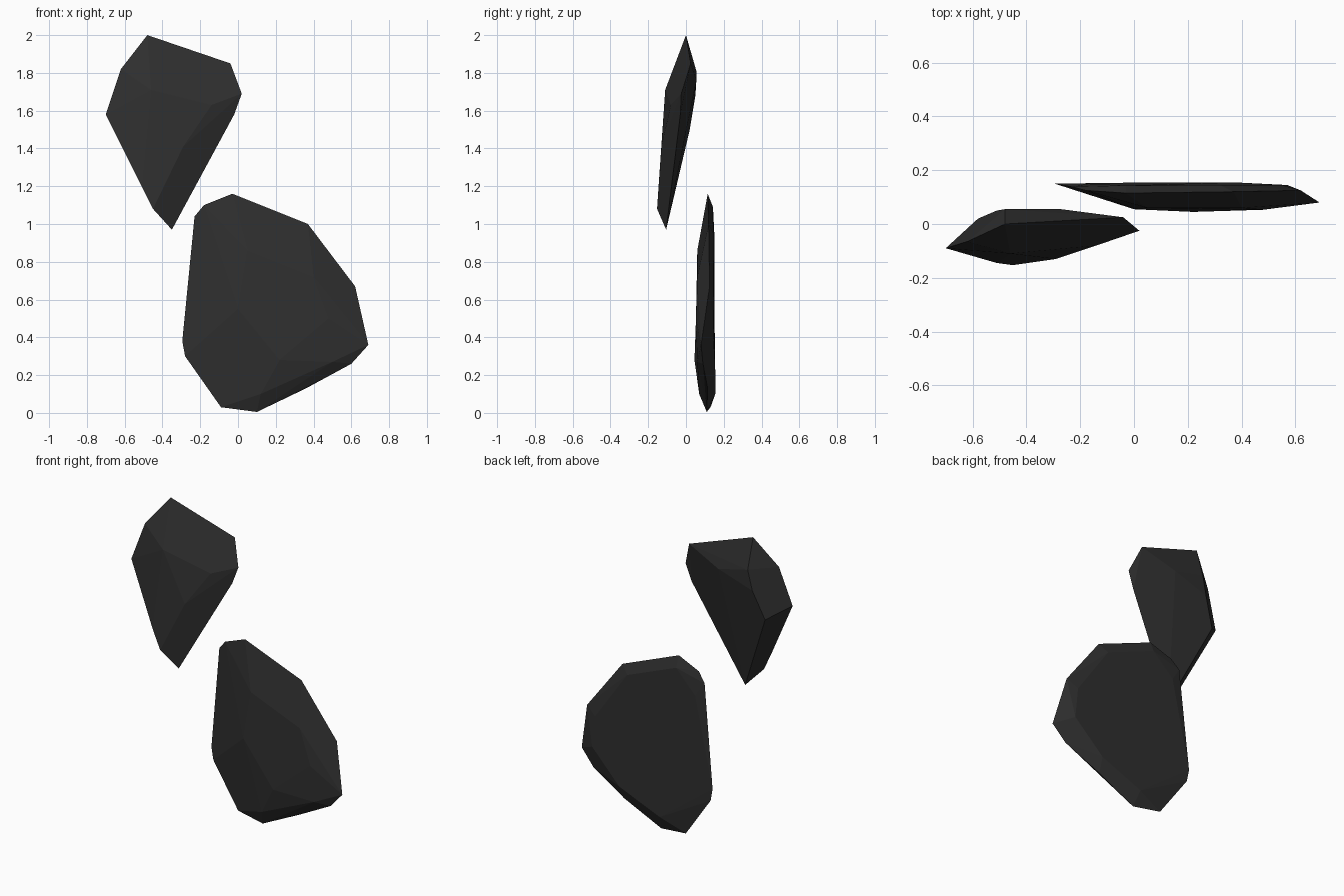
import bpy, bmesh, math

stone = bpy.data.materials.new("dark stone")
stone.diffuse_color = (0.028, 0.028, 0.028, 1)


def chipped_rock(name, rim, front, back):
    """Faceted shard: convex hull of its rim, front and back corners."""
    bm = bmesh.new()
    for p in rim + front + back:
        bm.verts.new(p)
    hull = bmesh.ops.convex_hull(bm, input=bm.verts[:])
    bmesh.ops.delete(bm, geom=list({v for v in hull["geom_interior"] if isinstance(v, bmesh.types.BMVert)}),
                     context='VERTS')
    # merge nearly coplanar triangles into broad facets
    bmesh.ops.dissolve_limit(bm, angle_limit=math.radians(4), verts=bm.verts[:], edges=bm.edges[:])
    bmesh.ops.recalc_face_normals(bm, faces=bm.faces[:])
    mesh = bpy.data.meshes.new(name)
    bm.to_mesh(mesh)
    bm.free()
    mesh.materials.append(stone)
    ob = bpy.data.objects.new(name, mesh)
    bpy.context.collection.objects.link(ob)
    return ob


# Upper shard, tapering to a point at the bottom
chipped_rock(
    "upper_rock",
    rim=[(-.48, 0, 2), (-.62, -.065, 1.82), (-.70, -.09, 1.58), (-.62, -.11, 1.42), (-.51, -.145, 1.2),
         (-.45, -.153, 1.08), (-.35, -.105, .97), (-.02, -.03, 1.58), (.02, -.025, 1.69), (-.04, .025, 1.85)],
    front=[(-.46, -.11, 1.71), (-.27, -.10, 1.59), (-.14, -.08, 1.63), (-.29, -.13, 1.41), (-.20, -.10, 1.52)],
    back=[(-.48, .055, 1.81), (-.27, .055, 1.76), (-.51, .05, 1.68), (-.58, .02, 1.50)])

# Lower broad slab
chipped_rock(
    "lower_rock",
    rim=[(-.03, .115, 1.16), (-.18, .125, 1.10), (-.23, .138, 1.04), (-.295, .15, .38), (-.28, .148, .30),
         (-.09, .13, .03), (.10, .11, .005), (.36, .115, .13), (.60, .09, .26), (.69, .08, .36),
         (.62, .125, .67), (.37, .12, 1.0)],
    front=[(0, .055, .55), (.22, .045, .28), (.48, .053, .50), (.05, .06, .86), (.40, .06, .72),
           (.12, .07, .10), (.50, .06, .27)],
    back=[(-.03, .143, 1.09), (.32, .145, .95), (.55, .145, .62), (.57, .145, .42), (.37, .155, .22),
          (.08, .155, .10), (-.18, .155, .32), (-.17, .15, .95)])
